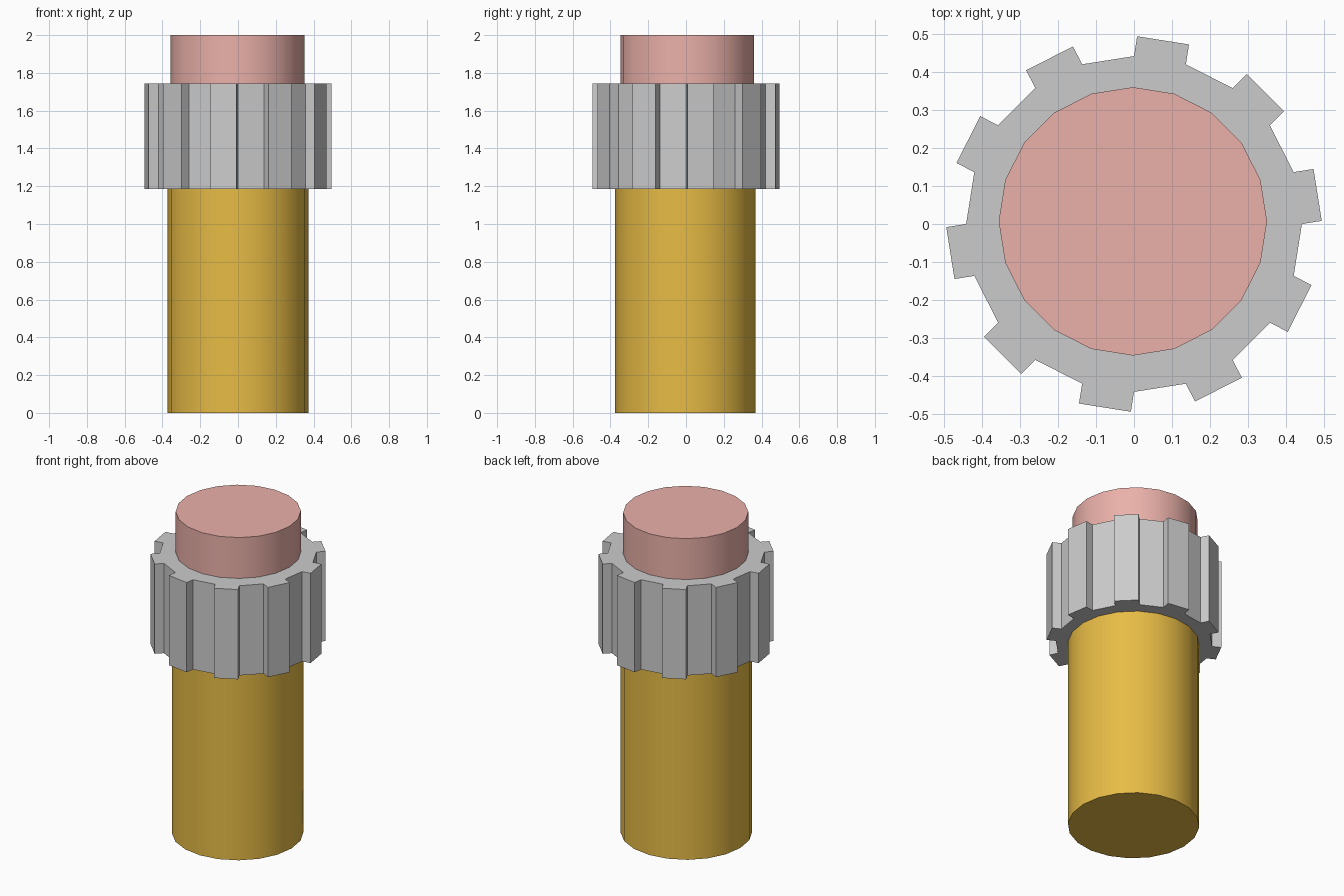
import bpy, bmesh, math

if "Cube" in bpy.data.objects:
    bpy.data.objects.remove(bpy.data.objects["Cube"])

SIDES = 20


def material(name, rgb):
    m = bpy.data.materials.new(name)
    m.diffuse_color = (*rgb, 1)
    m.use_nodes = True
    m.node_tree.nodes["Principled BSDF"].inputs["Base Color"].default_value = m.diffuse_color
    return m


def cylinder(name, radius, z0, z1, x=0, y=0, mat=None, smooth=False):
    bpy.ops.mesh.primitive_cylinder_add(vertices=SIDES, radius=radius, depth=z1 - z0,
                                        location=(x, y, (z0 + z1) / 2))
    ob = bpy.context.object
    ob.name = name
    if mat:
        ob.data.materials.append(mat)
    if smooth:
        bpy.ops.object.shade_smooth_by_angle(angle=math.radians(30))
    return ob


# Wooden shaft and rubber end
cylinder("shaft", 0.372, 0, 1.25, y=-0.004, mat=material("orange", (0.8, 0.5, 0.06)), smooth=True)
cylinder("eraser", 0.354, 1.65, 2, x=-0.003, y=0.007, mat=material("red", (0.83, 0.44, 0.4)), smooth=True)

# Metal collar: every second side face is pushed out into a rib
collar = cylinder("collar", 0.443, 1.185, 1.745)
bm = bmesh.new()
bm.from_mesh(collar.data)
bm.normal_update()
ribs = []
for f in bm.faces:
    if abs(f.normal.z) < 0.5:
        angle = math.degrees(math.atan2(f.normal.y, f.normal.x))
        if round((angle - 9) / 18) % 2 == 0:
            ribs.append(f)
for f in bmesh.ops.extrude_discrete_faces(bm, faces=ribs)["faces"]:
    f.normal_update()
    bmesh.ops.translate(bm, verts=f.verts[:], vec=f.normal * 0.053)
bmesh.ops.recalc_face_normals(bm, faces=bm.faces[:])
bm.to_mesh(collar.data)
bm.free()
